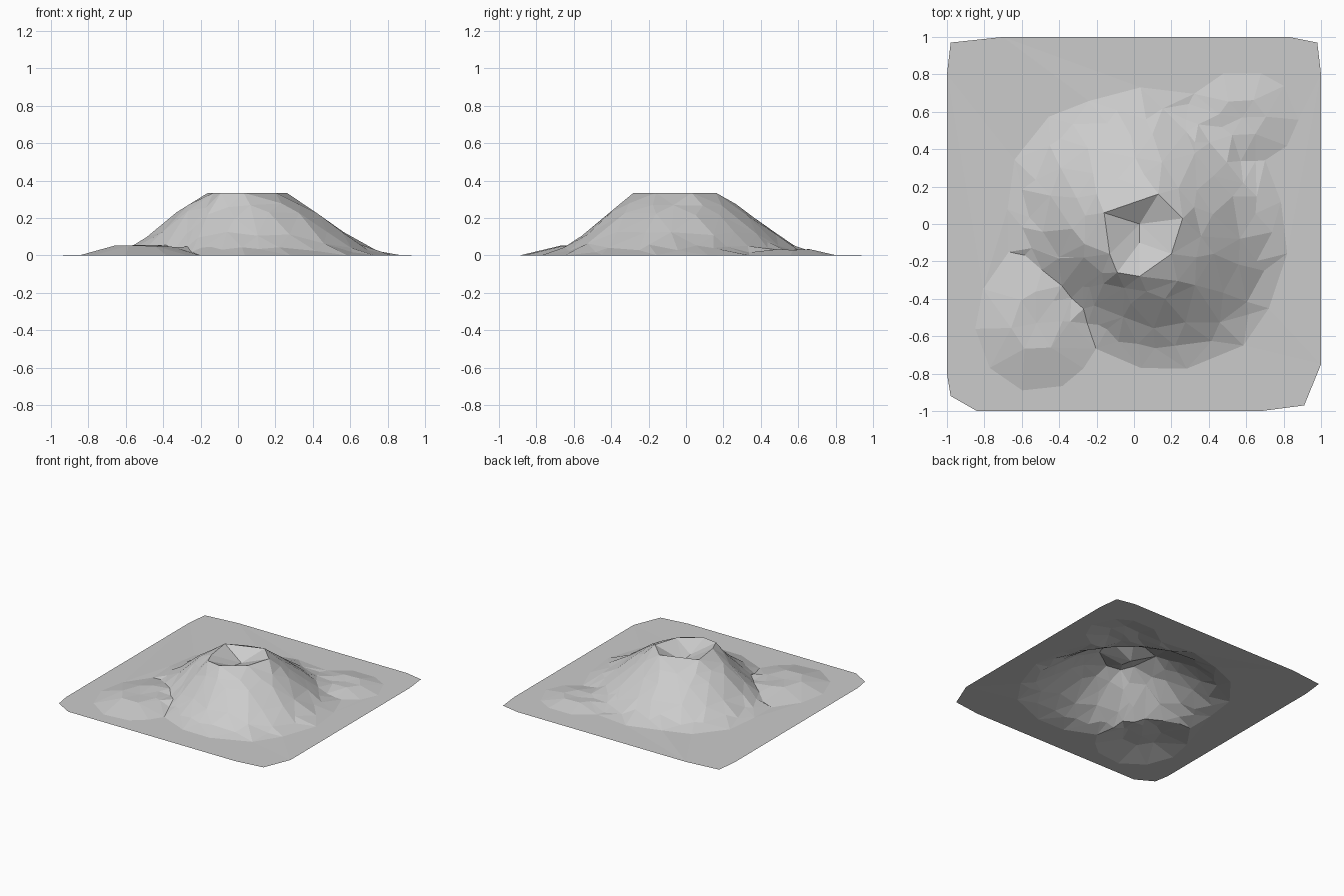
import bpy, bmesh, math, random
from mathutils import Vector
from mathutils.geometry import delaunay_2d_cdt

random.seed(4)
cube = bpy.data.objects.get("Cube")
if cube:
    bpy.data.objects.remove(cube, do_unlink=True)

CENTRE = Vector((0.04, -0.05))
SLOPE = [(0, .335), (.12, .315), (.4, .22), (.7, .115), (.9, .047), (1, .025), (1.2, 0)]
# Foot radius every eighth of a turn, counter-clockwise from +x
FOOT = [.69, .63, .67, .70, .64, .52, .62, .71]
# Foothills: centre x, y, radii, height
HILLS = [(-.52, -.53, .33, .37, .055), (.58, .57, .30, .25, .03)]
RIM = [(-.16, .06), (.13, .16), (.26, .03), (.2, -.16), (.03, -.28), (-.09, -.26), (-.13, -.16)]
OUTLINE = [(-1, .8), (-.98, .97), (-.7, 1), (.83, 1), (.98, .97), (1, .8),
           (1, -.75), (.91, -.97), (.68, -1), (-.84, -1), (-.98, -.92), (-1, -.8)]


def foot_radius(angle):
    s = (angle / math.tau * 8) % 8
    i = int(s)
    return FOOT[i] + (FOOT[(i + 1) % 8] - FOOT[i]) * (s - i)


def hill_height(x, y):
    best = 0
    for cx, cy, rx, ry, h in HILLS:
        d = math.hypot((x - cx) / rx, (y - cy) / ry)
        best = max(best, h * min(1, max(0, (1 - d) * 1.7)))
    return best


def slope_height(x, y):
    p = Vector((x, y)) - CENTRE
    t = (p.length - .2) / (foot_radius(math.atan2(p.y, p.x)) - .2)
    for (t0, z0), (t1, z1) in zip(SLOPE, SLOPE[1:]):
        if t < t1:
            return z0 + (z1 - z0) * max(0, t - t0) / (t1 - t0)
    return 0


points = []


def add(x, y, z=None, rough=0):
    if z is None:
        z = max(slope_height(x, y), hill_height(x, y))
        if z > .01:
            z += random.uniform(-rough, rough)
    points.append(Vector((x, y, z)))


# Crater rim and floor
for x, y in RIM:
    add(x, y, .335)
add(.03, 0, .25)
add(.03, -.1, .265)

# Mountain side in staggered rings
for ring, (t, z) in enumerate(SLOPE[1:]):
    count = 13 if ring < 2 else 18
    for i in range(count):
        a = (i + ring % 2 / 2 + random.uniform(-.2, .2)) * math.tau / count
        r = .2 + t * (foot_radius(a) - .2)
        if ring == 0:
            r += .06
        else:
            r += random.uniform(-.02, .02)
        add(CENTRE.x + r * math.cos(a), CENTRE.y + r * math.sin(a), rough=.006)

# Foothill crests and feet
for cx, cy, rx, ry, h in HILLS:
    add(cx, cy, h * .85)
    for d, count in ((.42, 6), (1, 10)):
        for i in range(count):
            a = (i + random.uniform(-.2, .2)) * math.tau / count
            add(cx + d * rx * math.cos(a), cy + d * ry * math.sin(a), rough=.004)

# Edge of the flat ground
for x, y in OUTLINE:
    add(x, y, 0)

# Triangulate, keeping the rim as an edge loop
rim_edges = [(i, (i + 1) % len(RIM)) for i in range(len(RIM))]
flat, _, faces, source, _, _ = delaunay_2d_cdt([p.xy for p in points], rim_edges, [], 0, 1e-4)
bm = bmesh.new()
verts = [bm.verts.new((p.x, p.y, points[src[0]].z if src else .335))
         for p, src in zip(flat, source)]
for f in faces:
    bm.faces.new([verts[i] for i in f])
bmesh.ops.dissolve_degenerate(bm, dist=1e-4, edges=bm.edges)
bm.normal_update()
for f in bm.faces:
    if f.normal.z < 0:
        f.normal_flip()

mesh = bpy.data.meshes.new("volcano_terrain")
bm.to_mesh(mesh)
bm.free()
terrain = bpy.data.objects.new("volcano_terrain", mesh)
bpy.context.collection.objects.link(terrain)

# Stone grey
mat = bpy.data.materials.new("stone_grey")
mat.use_nodes = True
colour = (.6, .6, .6, 1)
mat.diffuse_color = colour
mat.node_tree.nodes["Principled BSDF"].inputs["Base Color"].default_value = colour
mesh.materials.append(mat)
